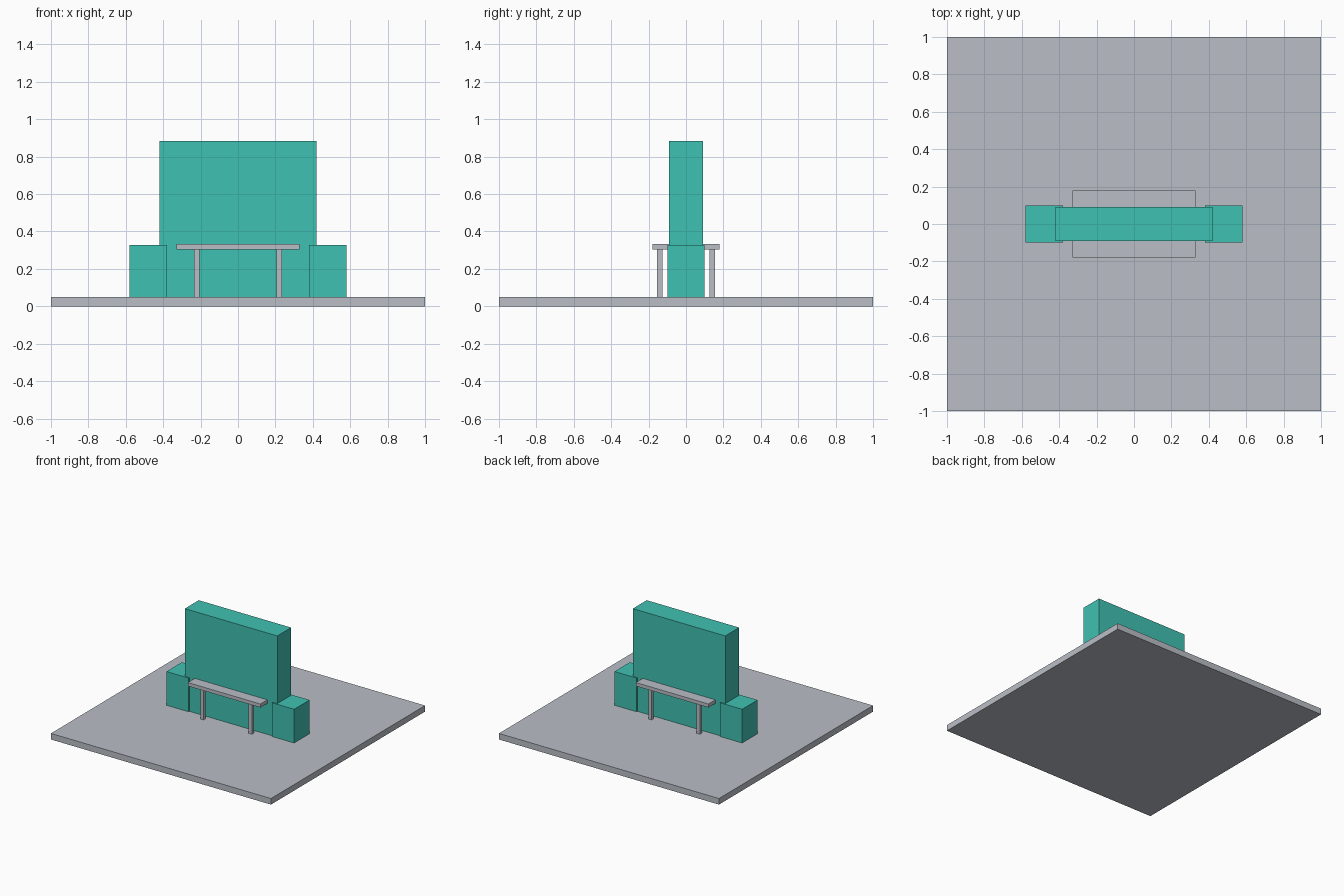
import bpy

if "Cube" in bpy.data.objects:
    bpy.data.objects.remove(bpy.data.objects["Cube"])


def material(name, rgb):
    m = bpy.data.materials.new(name)
    m.diffuse_color = (*rgb, 1.0)
    m.use_nodes = True
    m.node_tree.nodes["Principled BSDF"].inputs["Base Color"].default_value = m.diffuse_color
    return m


teal = material("teal", (0.051, 0.533, 0.445))
grey = material("pale_grey", (0.49, 0.52, 0.565))


def box(name, x, y, z, mat):
    """Box given by its (min, max) extent on each axis."""
    bpy.ops.mesh.primitive_cube_add(size=1)
    ob = bpy.context.object
    ob.name = name
    ob.location = [(a + b) / 2 for a, b in (x, y, z)]
    ob.scale = [b - a for a, b in (x, y, z)]
    bpy.ops.object.transform_apply(location=True, rotation=False, scale=True)
    ob.data.materials.append(mat)
    return ob


# Ground slab and upright wall, whose foot reaches the slab's underside
box("ground_slab", (-1, 1), (-1, 1), (0, 0.05), grey)
box("wall_panel", (-0.42, 0.42), (-0.09, 0.09), (0, 0.883), teal)

# Bench top running through the wall
box("bench_top", (-0.33, 0.33), (-0.18, 0.18), (0.305, 0.334), grey)

for sx, side in ((-1, "left"), (1, "right")):
    # Low block at each end of the wall
    box(f"{side}_end_block", sorted((sx * 0.38, sx * 0.58)), (-0.1, 0.1),
        (0.05, 0.327), teal)
    # Bench legs, front and back
    for sy, face in ((-1, "front"), (1, "back")):
        cx, cy, h = sx * 0.22, sy * 0.14, 0.0145
        box(f"{face}_{side}_leg", (cx - h, cx + h), (cy - h, cy + h),
            (0.05, 0.305), grey)
